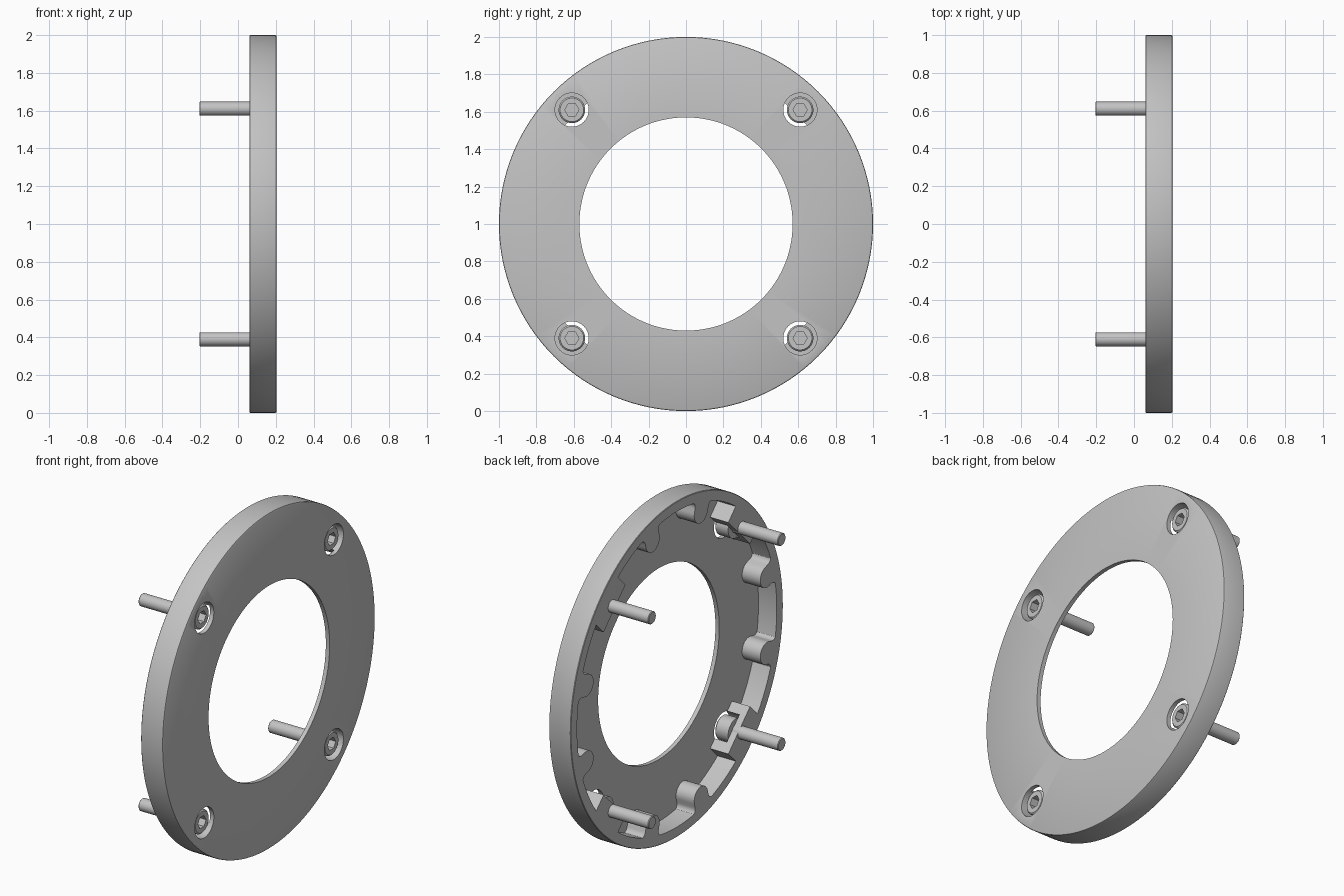
import bpy
import bmesh
from math import sin, cos, pi, radians

cube = bpy.data.objects.get("Cube")
if cube:
    bpy.data.objects.remove(cube, do_unlink=True)

# Material
grey = bpy.data.materials.new("satin_grey")
grey.use_nodes = True
COLOUR = (0.55, 0.55, 0.55, 1)
grey.diffuse_color = COLOUR
grey.node_tree.nodes["Principled BSDF"].inputs["Base Color"].default_value = COLOUR

# Main dimensions
BACK, PLATE_BACK, FRONT = 0.06, 0.18, 0.205
HOLE_R, WALL_R, OUTER_R = 0.57, 0.94, 1.0
BOLT_R = 0.863
SEAT = 0.10


def finish(name, bm):
    bmesh.ops.recalc_face_normals(bm, faces=bm.faces)
    mesh = bpy.data.meshes.new(name)
    bm.to_mesh(mesh)
    bm.free()
    mesh.materials.append(grey)
    obj = bpy.data.objects.new(name, mesh)
    bpy.context.collection.objects.link(obj)
    return obj


def activate(obj):
    bpy.ops.object.select_all(action="DESELECT")
    obj.select_set(True)
    bpy.context.view_layer.objects.active = obj


def smooth(obj):
    activate(obj)
    bpy.ops.object.shade_smooth_by_angle(angle=radians(30))


def revolve(name, profile, y=0, z=1, segments=32, closed=False):
    """Turn an (x, radius) profile about an axis along x; cap it unless closed."""
    bm = bmesh.new()
    rings = []
    for x, r in profile:
        rings.append([bm.verts.new((x, y + r * cos(2 * pi * i / segments),
                                    z + r * sin(2 * pi * i / segments)))
                      for i in range(segments)])
    pairs = list(zip(rings, rings[1:]))
    if closed:
        pairs.append((rings[-1], rings[0]))
    else:
        bm.faces.new(rings[0])
        bm.faces.new(rings[-1])
    for a, b in pairs:
        for i in range(segments):
            j = (i + 1) % segments
            bm.faces.new((a[i], a[j], b[j], b[i]))
    return finish(name, bm)


def prism(name, outline, x0, x1, angle):
    """Extrude a (radial, tangential) outline along x at an angle round the ring."""
    c, s = cos(angle), sin(angle)
    bm = bmesh.new()
    ends = [[bm.verts.new((x, r * c - w * s, 1 + r * s + w * c)) for r, w in outline]
            for x in (x0, x1)]
    bm.faces.new(ends[0])
    bm.faces.new(ends[1])
    n = len(outline)
    for i in range(n):
        j = (i + 1) % n
        bm.faces.new((ends[0][i], ends[0][j], ends[1][j], ends[1][i]))
    return finish(name, bm)


def cut(obj, cutter):
    cutter.hide_render = True
    mod = obj.modifiers.new("cut", "BOOLEAN")
    mod.operation = "DIFFERENCE"
    mod.solver = "EXACT"
    mod.object = cutter
    activate(obj)
    bpy.ops.object.modifier_apply(modifier=mod.name)


def finger_outline():
    """Round-tipped finger with filleted roots."""
    half, fillet, tip = 0.065, 0.035, 0.815
    root = WALL_R - fillet
    side = [(0.965, half + fillet + 0.005), (WALL_R, half + fillet)]
    for i in range(1, 7):
        a = pi / 2 * i / 6
        side.append((root + fillet * cos(a), half + fillet - fillet * sin(a)))
    for i in range(0, 9):
        a = pi / 2 * i / 8
        side.append((tip + half - half * sin(a), half * cos(a)))
    return side + [(r, -w) for r, w in reversed(side[:-1])]


# Ring cover: thin front plate with an outer rim
ring = revolve("ring_cover", [
    (PLATE_BACK, HOLE_R), (FRONT, HOLE_R), (FRONT, OUTER_R - 0.008),
    (FRONT - 0.003, OUTER_R - 0.002), (FRONT - 0.008, OUTER_R),
    (BACK + 0.003, OUTER_R), (BACK, OUTER_R - 0.003),
    (BACK, WALL_R), (PLATE_BACK, WALL_R)], segments=128, closed=True)

fingers = finger_outline()
for k in range(12):
    angle = radians(15 + 30 * k)
    if k % 3 != 1:
        # Stiffening fingers inside the rim
        smooth(prism("rim_finger", fingers, BACK, PLATE_BACK + 0.01, angle))
        continue

    y, z = BOLT_R * cos(angle), 1 + BOLT_R * sin(angle)

    # Bolt boss, with the counterbore breaking through its inner side
    boss = prism("bolt_boss", [(0.83, -0.145), (0.955, -0.145), (0.955, 0.145), (0.83, 0.145)],
                 BACK, PLATE_BACK + 0.01, angle)
    bore = revolve("counterbore_cutter", [(SEAT, 0.09), (0.3, 0.09)], y, z, 40)
    cut(boss, bore)
    cut(ring, bore)
    bpy.data.objects.remove(bore, do_unlink=True)
    smooth(boss)

    # Socket-head bolt
    bolt = revolve("socket_bolt", [
        (-FRONT, 0.033), (-FRONT + 0.004, 0.037), (SEAT, 0.037),
        (SEAT, 0.071), (0.182, 0.071), (0.19, 0.063)], y, z, 40)
    socket = revolve("socket_cutter", [(0.145, 0.038), (0.3, 0.038)], y, z, 6)
    cut(bolt, socket)
    bpy.data.objects.remove(socket, do_unlink=True)
    smooth(bolt)

smooth(ring)
